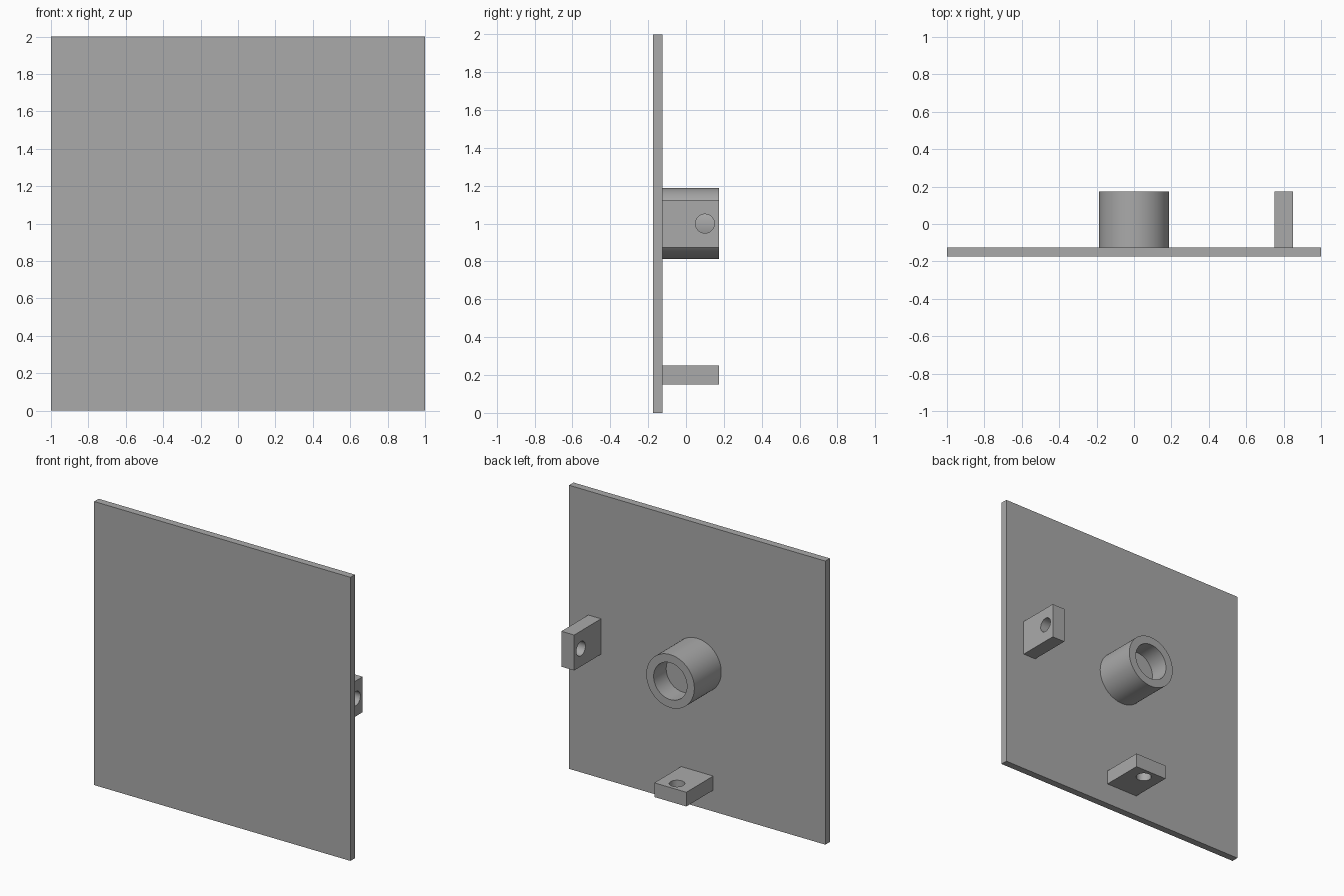
import bpy
from math import pi

cube = bpy.data.objects.get("Cube")
if cube:
    bpy.data.objects.remove(cube, do_unlink=True)

grey = bpy.data.materials.new("plain grey")
grey.use_nodes = True
colour = (0.4, 0.4, 0.4, 1)
grey.diffuse_color = colour
grey.node_tree.nodes["Principled BSDF"].inputs["Base Color"].default_value = colour

ALONG_X, ALONG_Y, ALONG_Z = (0, pi / 2, 0), (pi / 2, 0, 0), (0, 0, 0)


def finish(name):
    obj = bpy.context.object
    obj.name = name
    obj.data.materials.append(grey)
    return obj


def box(name, centre, size):
    bpy.ops.mesh.primitive_cube_add(size=1, location=centre)
    obj = finish(name)
    obj.scale = size
    bpy.ops.object.transform_apply(location=False, rotation=False, scale=True)
    return obj


def rod(name, centre, radius, depth, rotation):
    bpy.ops.mesh.primitive_cylinder_add(vertices=64, radius=radius, depth=depth,
                                        location=centre, rotation=rotation)
    return finish(name)


def drill(part, centre, radius, depth, rotation):
    cutter = rod(part.name + "_cutter", centre, radius, depth, rotation)
    cut = part.modifiers.new("hole", "BOOLEAN")
    cut.operation = "DIFFERENCE"
    cut.solver = "EXACT"
    cut.object = cutter
    bpy.context.view_layer.objects.active = part
    bpy.ops.object.modifier_apply(modifier=cut.name)
    bpy.data.objects.remove(cutter, do_unlink=True)
    bpy.ops.object.select_all(action="DESELECT")
    part.select_set(True)
    bpy.ops.object.shade_smooth_by_angle(angle=pi / 6)


# Square plate
box("plate", (0, -0.15, 1), (2, 0.05, 2))

# Round boss with a blind bore
boss = rod("boss", (0, 0.025, 1), 0.1875, 0.3, ALONG_Y)
drill(boss, (0, 0.175, 1), 0.13, 0.28, ALONG_Y)

# Pierced lugs at the left edge and the bottom edge
side_lug = box("side_lug", (0.8, 0.025, 1), (0.1, 0.3, 0.25))
drill(side_lug, (0.8, 0.1, 1), 0.05, 0.3, ALONG_X)
bottom_lug = box("bottom_lug", (0, 0.025, 0.2), (0.25, 0.3, 0.1))
drill(bottom_lug, (0, 0.1, 0.2), 0.05, 0.3, ALONG_Z)
